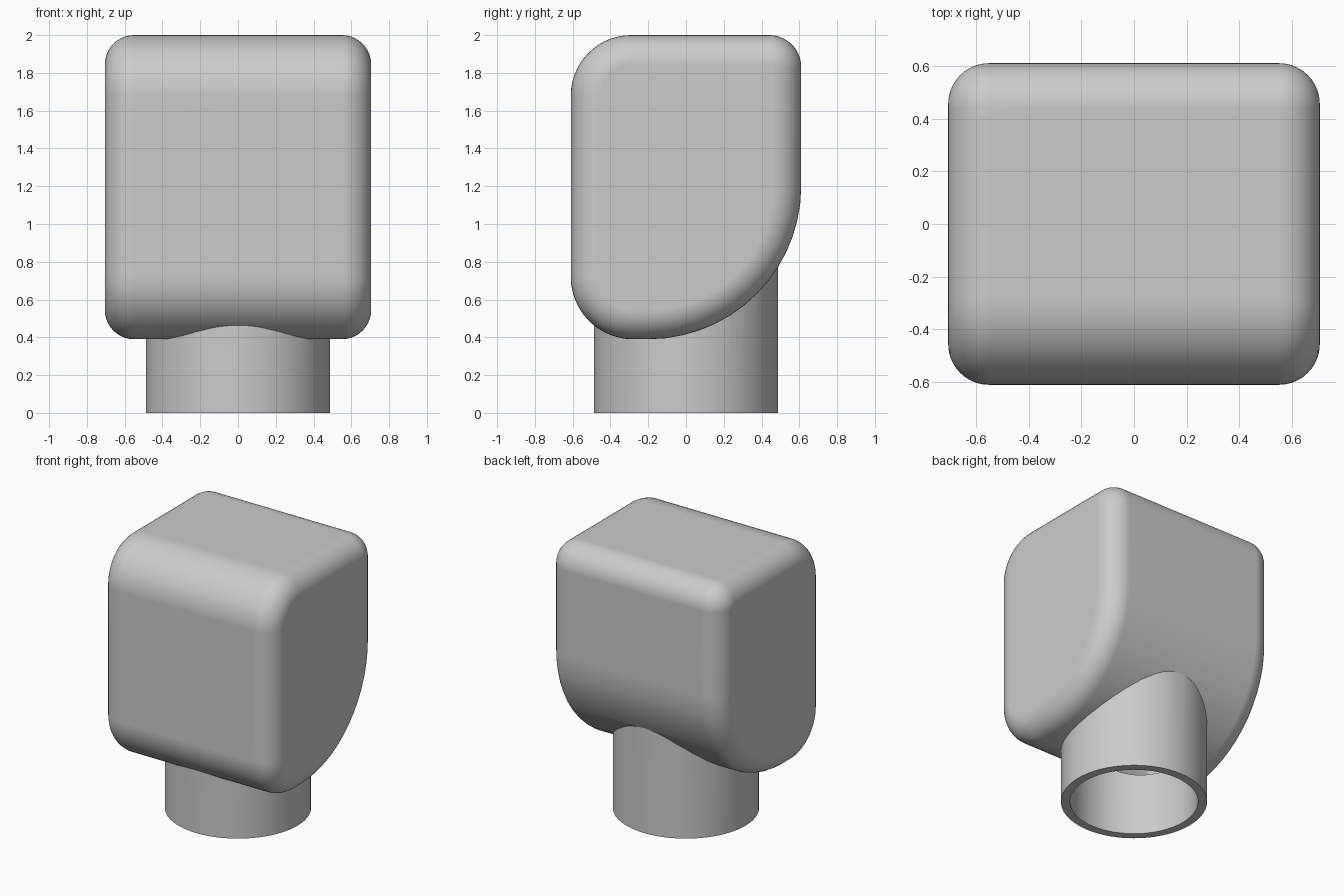
import bpy
import bmesh
from math import cos, sin, pi, radians

HALF_W, WALL, RIM = 0.705, 0.06, 0.155
TUBE_R, BORE_R, SEGS = 0.488, 0.427, 14

if "Cube" in bpy.data.objects:
    bpy.data.objects.remove(bpy.data.objects["Cube"], do_unlink=True)

grey = bpy.data.materials.new("plain grey")
grey.use_nodes = True
colour = (0.6, 0.6, 0.6, 1)
grey.diffuse_color = colour
grey.node_tree.nodes["Principled BSDF"].inputs["Base Color"].default_value = colour

# Corner arcs of the side profile: centre y, centre z, radius, start angle
CORNERS = [
    (-0.28, 0.72, 0.33, 180),
    (-0.20, 1.20, 0.81, 270),
    (0.44, 1.83, 0.17, 0),
    (-0.29, 1.68, 0.32, 90),
]


def profile(inset):
    """Side outline, shrunk evenly by the inset."""
    return [(cy + (r - inset) * cos(a), cz + (r - inset) * sin(a))
            for cy, cz, r, start in CORNERS
            for a in (radians(start + 90 * i / SEGS) for i in range(SEGS + 1))]


def finish(bm, name):
    bmesh.ops.remove_doubles(bm, verts=bm.verts, dist=0.0005)
    bmesh.ops.recalc_face_normals(bm, faces=bm.faces)
    mesh = bpy.data.meshes.new(name)
    bm.to_mesh(mesh)
    bm.free()
    mesh.materials.append(grey)
    ob = bpy.data.objects.new(name, mesh)
    bpy.context.collection.objects.link(ob)
    return ob


def rounded_body(name, inset):
    """Profile lofted across x with quarter-round rims on both sides."""
    bm = bmesh.new()
    rim, half = RIM - inset, HALF_W - inset
    steps = [radians(90 * i / 10) for i in range(11)]
    right = [(-half + rim * (1 - sin(a)), rim * (1 - cos(a))) for a in reversed(steps)]
    stations = right + [(-x, d) for x, d in reversed(right)]
    rings = [[bm.verts.new((x, y, z)) for y, z in profile(inset + d)]
             for x, d in stations]
    for a, b in zip(rings, rings[1:]):
        for i in range(len(a)):
            j = (i + 1) % len(a)
            bm.faces.new((a[i], a[j], b[j], b[i]))
    bm.faces.new(rings[0])
    bm.faces.new(rings[-1])
    return finish(bm, name)


def cylinder(name, radius, bottom, top):
    bm = bmesh.new()
    bmesh.ops.create_cone(bm, cap_ends=True, segments=64, radius1=radius,
                          radius2=radius, depth=top - bottom)
    bmesh.ops.translate(bm, verts=bm.verts, vec=(0, 0, (top + bottom) / 2))
    return finish(bm, name)


def combine(target, tool, operation):
    mod = target.modifiers.new(operation.lower(), "BOOLEAN")
    mod.operation, mod.object, mod.solver = operation, tool, "EXACT"
    bpy.context.view_layer.objects.active = target
    bpy.ops.object.modifier_apply(modifier=mod.name)
    bpy.data.objects.remove(tool, do_unlink=True)


# Hollow rounded housing with an open neck tube below
bpy.ops.object.select_all(action="DESELECT")
housing = rounded_body("housing_with_neck", 0)
combine(housing, cylinder("neck", TUBE_R, 0, 1.0), "UNION")
combine(housing, rounded_body("cavity", WALL), "DIFFERENCE")
combine(housing, cylinder("bore", BORE_R, -0.1, 1.02), "DIFFERENCE")

# Smooth curves, crisp joints
bpy.context.view_layer.objects.active = housing
housing.select_set(True)
bpy.ops.object.shade_smooth_by_angle(angle=radians(25))
weighted = housing.modifiers.new("even_shading", "WEIGHTED_NORMAL")
weighted.keep_sharp = True
